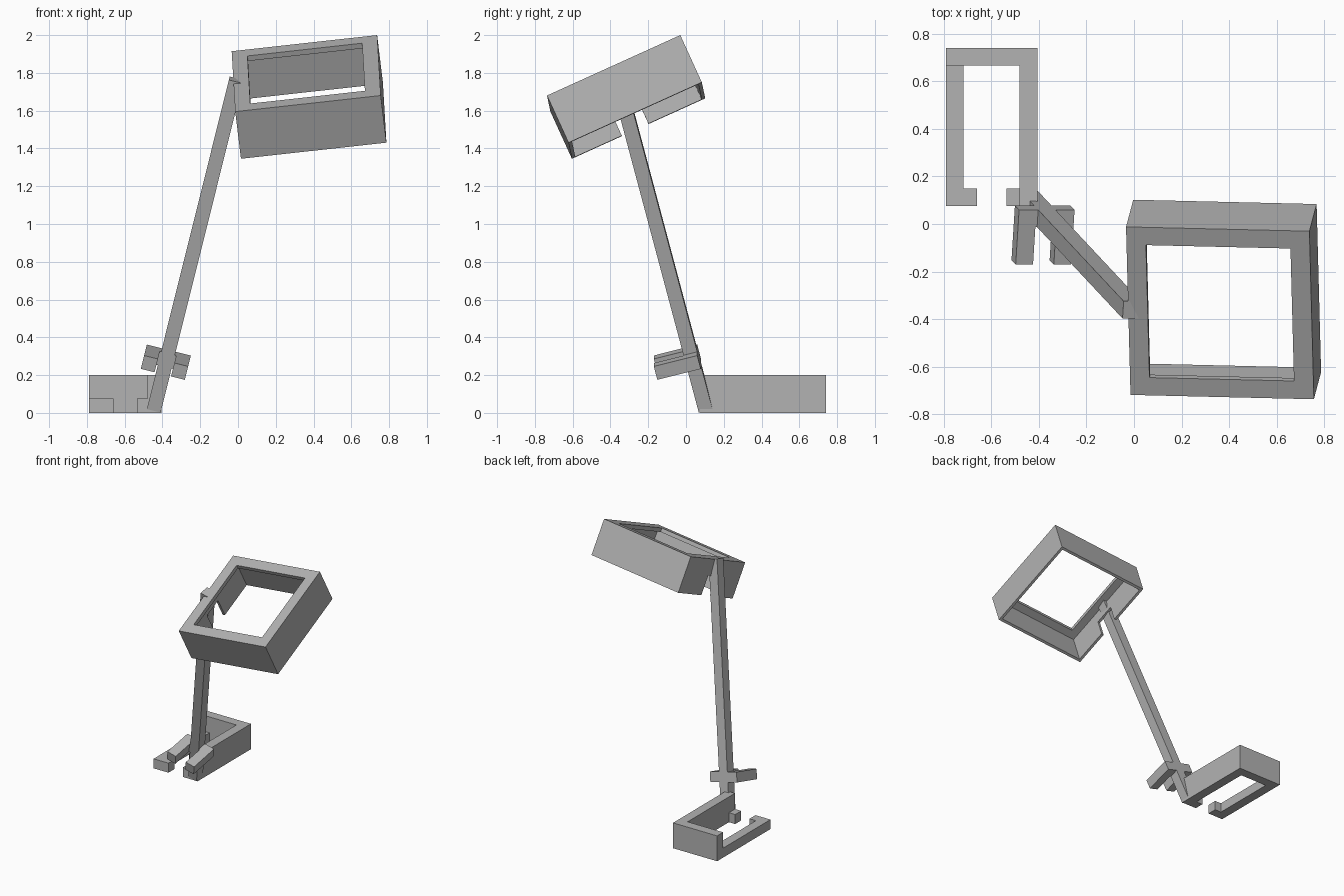
import bpy
import bmesh
from math import radians
from mathutils import Matrix, Vector

old = bpy.data.objects.get("Cube")
if old:
    bpy.data.objects.remove(old, do_unlink=True)

# Single plain grey
grey = bpy.data.materials.new("plain grey")
grey.use_nodes = True
COLOUR = (0.45, 0.45, 0.45, 1)
grey.diffuse_color = COLOUR
grey.node_tree.nodes["Principled BSDF"].inputs["Base Color"].default_value = COLOUR


def prism(name, outline, z0, z1, frame=Matrix()):
    """Extrude a flat outline from z0 to z1 and place it in a frame."""
    bm = bmesh.new()
    face = bm.faces.new([bm.verts.new((x, y, z0)) for x, y in outline])
    grown = bmesh.ops.extrude_face_region(bm, geom=[face])["geom"]
    tops = [v for v in grown if isinstance(v, bmesh.types.BMVert)]
    bmesh.ops.translate(bm, verts=tops, vec=(0, 0, z1 - z0))
    bmesh.ops.recalc_face_normals(bm, faces=bm.faces)
    mesh = bpy.data.meshes.new(name)
    bm.to_mesh(mesh)
    bm.free()
    mesh.materials.append(grey)
    obj = bpy.data.objects.new(name, mesh)
    bpy.context.collection.objects.link(obj)
    obj.matrix_world = frame
    return obj


def rect(x0, x1, y0, y1):
    return [(x0, y0), (x1, y0), (x1, y1), (x0, y1)]


def cut(target, cutters):
    """Subtract the cutters, bake the result and remove them."""
    for c in cutters:
        c.hide_render = True
        mod = target.modifiers.new("cut", "BOOLEAN")
        mod.operation, mod.solver, mod.object = "DIFFERENCE", "EXACT", c
    bpy.context.view_layer.update()
    graph = bpy.context.evaluated_depsgraph_get()
    baked = bpy.data.meshes.new_from_object(target.evaluated_get(graph))
    target.modifiers.clear()
    target.data = baked
    for c in cutters:
        bpy.data.objects.remove(c, do_unlink=True)


# Base clip: low hooked outline, with a tall wall on its back and left sides
L, R, F, B, T = -0.79, -0.405, 0.075, 0.74, 0.075
HOOK = 0.055
prism("clip_base", [
    (L, F), (L + T + HOOK, F), (L + T + HOOK, F + T), (L + T, F + T),
    (L + T, B - T), (R - T, B - T), (R - T, F + T), (R - T - HOOK, F + T),
    (R - T - HOOK, F), (R, F), (R, B), (L, B)], 0, T)
prism("clip_wall", [
    (R - T, F), (R, F), (R, B), (L, B), (L, B - T), (R - T, B - T)], T, 0.2)

# Leaning square pole
lean = Matrix.Rotation(radians(14), 4, "Y") @ Matrix.Rotation(radians(14.5), 4, "X")
foot = Matrix.Translation((-0.444, 0.104, 0.02)) @ lean
H = T / 2
prism("pole", rect(-H, H, -H, H), 0, 1.855, foot)

# Fork around the pole: crossbar with two forward prongs
W, TIP = 0.12, -0.2
prism("fork", [
    (-W, TIP), (-W + T, TIP), (-W + T, -H), (W - T, -H),
    (W - T, TIP), (W, TIP), (W, H), (-W, H)], 0.248, 0.248 + T, foot)

# Tilted head frame: open underneath, with a lip round the top opening
u = Vector((0.77, -0.018, 0.085)).normalized()
w = Vector((-0.11, -0.413, 0.905)).normalized()
v = w.cross(u).normalized()
u = v.cross(w)
head = Matrix((u, v, w)).transposed().to_4x4()
head.translation = (0.361, -0.374, 1.7975)
S, DEPTH, LIP, WALL, RIM = 0.3875, 0.276, 0.03, 0.02, 0.082


def square(s):
    return rect(-s, s, -s, s)


frame = prism("head_frame", square(S), -DEPTH, 0, head)
cut(frame, [
    prism("cavity_cutter", square(S - WALL), -DEPTH - 0.1, -LIP, head),
    prism("opening_cutter", square(S - RIM), -DEPTH - 0.1, 0.1, head),
    prism("notch_cutter", rect(-S - 0.1, -S + 0.05, -0.097, 0.058),
          -DEPTH - 0.1, -DEPTH + 0.15, head)])
